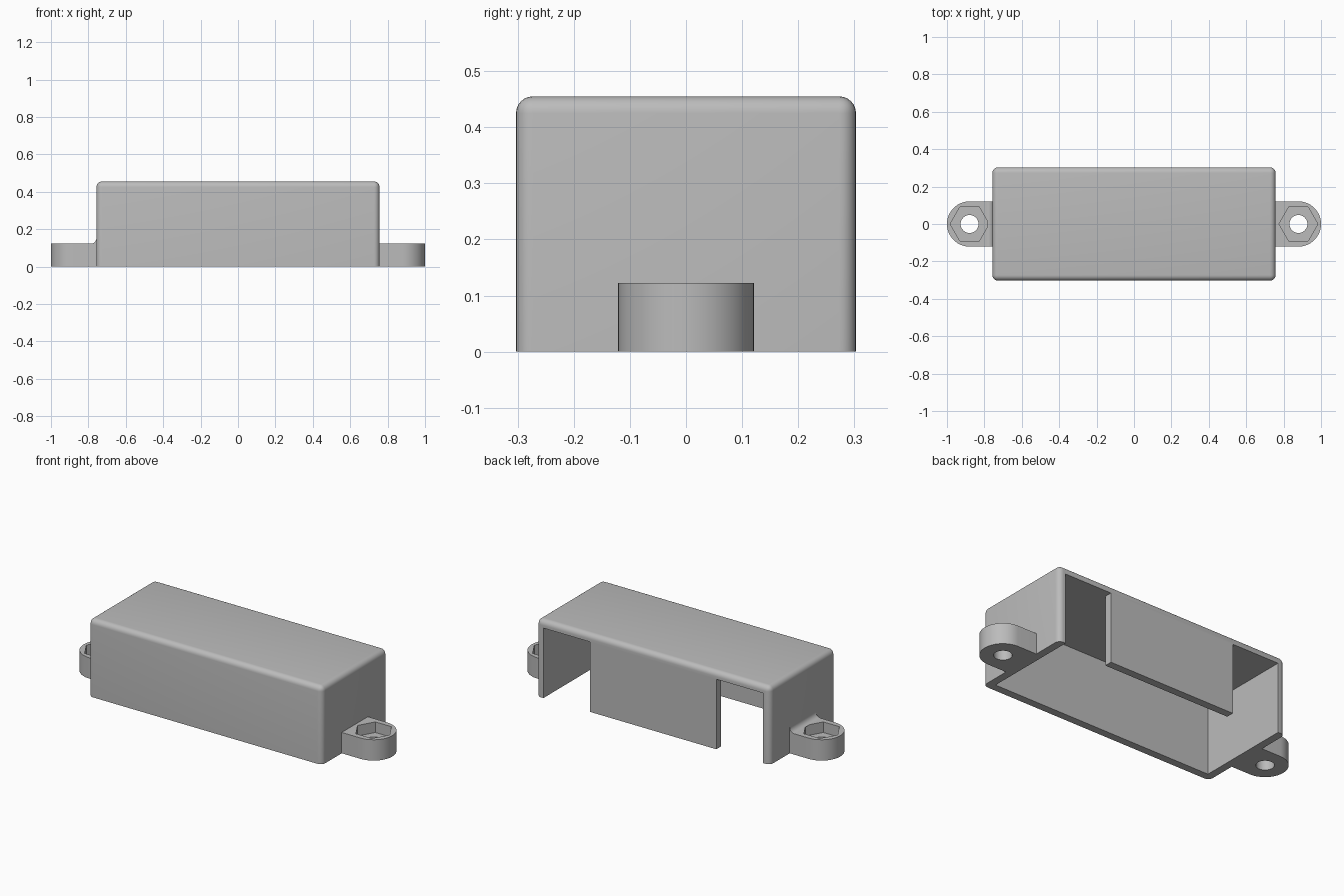
import bpy
import bmesh
from math import cos, sin, pi, radians
from mathutils import Matrix

if "Cube" in bpy.data.objects:
    bpy.data.objects.remove(bpy.data.objects["Cube"])

HX, HY, TOP = 0.757, 0.303, 0.455       # outer half length, half width, height
WALL, ROUND = 0.045, 0.03               # wall thickness, edge radius
LUG_X, LUG_R, LUG_H = 0.879, 0.121, 0.122

grey = bpy.data.materials.new("plain grey")
grey.use_nodes = True
grey.diffuse_color = (0.5, 0.5, 0.5, 1)
grey.node_tree.nodes["Principled BSDF"].inputs["Base Color"].default_value = (0.5, 0.5, 0.5, 1)


def arc(cx, cy, r, start, end, steps):
    """Points on an arc, angles in degrees."""
    angles = [radians(start + (end - start) * i / steps) for i in range(steps + 1)]
    return [(cx + r * cos(a), cy + r * sin(a)) for a in angles]


def prism(name, outline, low, high, matrix=None):
    """Extrude a plan outline from low to high."""
    bm = bmesh.new()
    face = bm.faces.new([bm.verts.new((x, y, low)) for x, y in outline])
    new = bmesh.ops.extrude_face_region(bm, geom=[face])["geom"]
    verts = [g for g in new if isinstance(g, bmesh.types.BMVert)]
    bmesh.ops.translate(bm, verts=verts, vec=(0, 0, high - low))
    if matrix:
        bm.transform(matrix)
    bmesh.ops.recalc_face_normals(bm, faces=bm.faces)
    mesh = bpy.data.meshes.new(name)
    bm.to_mesh(mesh)
    bm.free()
    mesh.materials.append(grey)
    obj = bpy.data.objects.new(name, mesh)
    bpy.context.collection.objects.link(obj)
    return obj


def activate(obj):
    bpy.ops.object.select_all(action="DESELECT")
    obj.select_set(True)
    bpy.context.view_layer.objects.active = obj


def cut(target, cutter):
    """Subtract the cutter and remove it."""
    cutter.hide_render = True
    mod = target.modifiers.new("cut", "BOOLEAN")
    mod.operation, mod.solver, mod.object = "DIFFERENCE", "EXACT", cutter
    activate(target)
    bpy.ops.object.modifier_apply(modifier=mod.name)
    bpy.data.objects.remove(cutter)


def smooth(obj):
    activate(obj)
    bpy.ops.object.shade_smooth_by_angle(angle=radians(30))


# Case: block with every edge rounded except those around the base
case = prism("case", [(-HX, -HY), (HX, -HY), (HX, HY), (-HX, HY)], 0, TOP)
bm = bmesh.new()
bm.from_mesh(case.data)
edges = [e for e in bm.edges if max(v.co.z for v in e.verts) > 0.1]
bmesh.ops.bevel(bm, geom=edges, offset=ROUND, segments=6, profile=0.5, affect="EDGES")
bm.to_mesh(case.data)
bm.free()

# Open-bottomed cavity with two doorways through the back wall
ix, iy, door, out = HX - WALL, HY - WALL, 0.409, HY + 0.1
cavity = prism("cavity_cutter",
               [(-ix, -iy), (ix, -iy), (ix, out), (door, out), (door, iy),
                (-door, iy), (-door, out), (-ix, out)], -0.1, TOP - WALL)
cut(case, cavity)
smooth(case)

# Mounting lugs with a screw hole and a hexagonal nut pocket
for name, side in (("left_lug", 1), ("right_lug", -1)):
    outline = [(HX, LUG_R), (HX, -LUG_R)] + arc(LUG_X, 0, LUG_R, -90, 90, 32)
    lug = prism(name, [(side * x, y) for x, y in outline], 0, LUG_H)
    cut(lug, prism("hole_cutter", arc(side * LUG_X, 0, 0.048, 0, 360, 32)[:-1], -0.1, 0.2))
    cut(lug, prism("pocket_cutter", arc(side * LUG_X, 0, 0.104, 0, 360, 6)[:-1], 0.06, 0.2))
    smooth(lug)

# Concave fillet where the right lug meets the case
profile = [(-HX, LUG_H)] + arc(-HX - ROUND, LUG_H + ROUND, ROUND, 0, -90, 8)
fillet = prism("right_lug_fillet", profile, -LUG_R, LUG_R, Matrix.Rotation(pi / 2, 4, "X"))
smooth(fillet)
